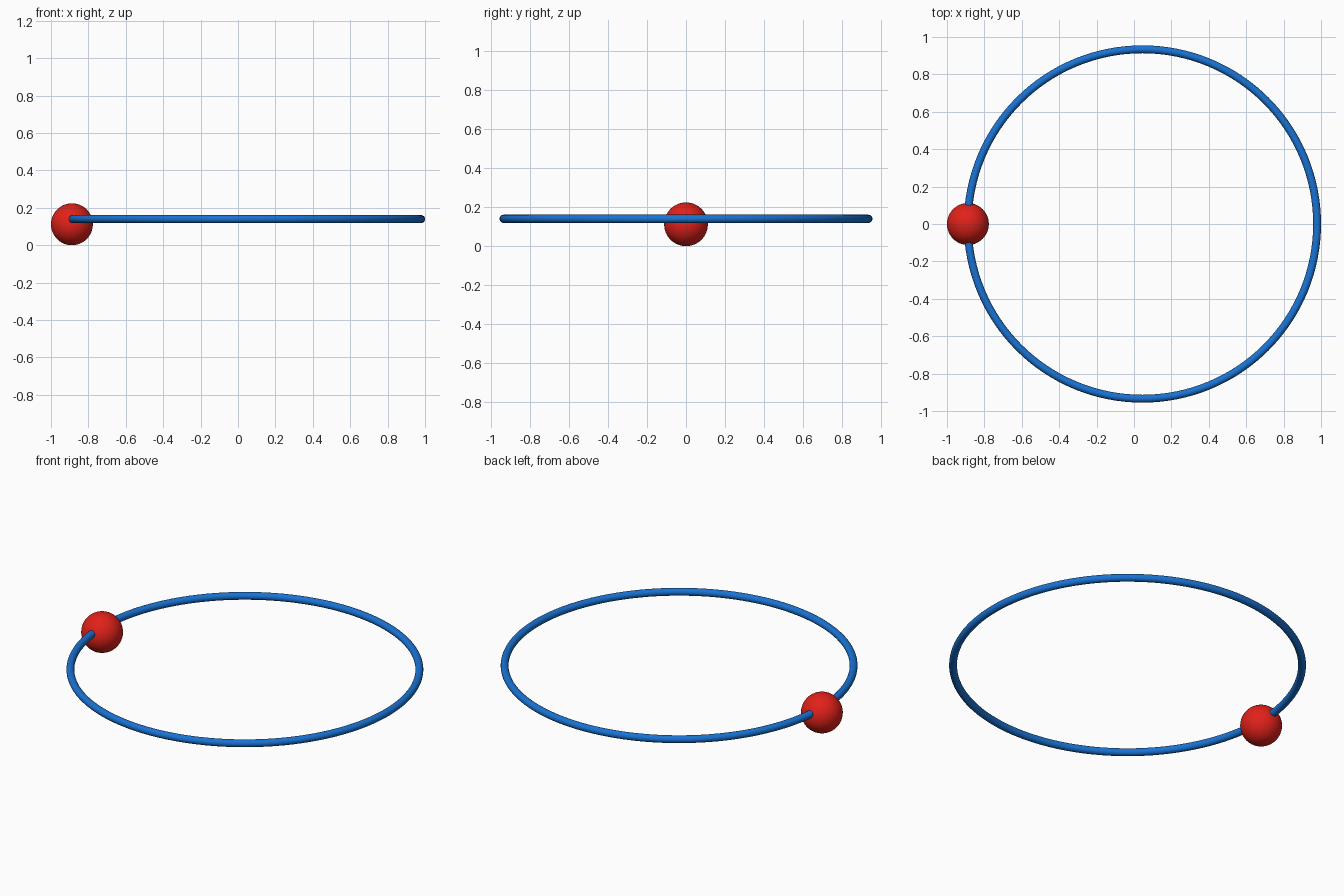
import bpy

if "Cube" in bpy.data.objects:
    bpy.data.objects.remove(bpy.data.objects["Cube"])

BEAD_R = 0.112
TUBE_R = 0.021
RING_R = 0.934
RING_X = 1.0 - RING_R - TUBE_R


def finish(name, color):
    """Name, smooth and colour the active object."""
    obj = bpy.context.object
    obj.name = name
    bpy.ops.object.shade_smooth()
    mat = bpy.data.materials.new(name + "_color")
    mat.diffuse_color = color
    mat.use_nodes = True
    mat.node_tree.nodes["Principled BSDF"].inputs["Base Color"].default_value = mat.diffuse_color
    obj.data.materials.append(mat)


# Thin hoop, lying flat and slightly above the bead's middle
bpy.ops.mesh.primitive_torus_add(
    major_radius=RING_R, minor_radius=TUBE_R,
    major_segments=128, minor_segments=20,
    location=(RING_X, 0, 0.14))
finish("hoop", (0.01, 0.17, 0.65, 1))

# Round bead threaded on the left of the hoop
bpy.ops.mesh.primitive_uv_sphere_add(
    radius=BEAD_R, segments=48, ring_count=24,
    location=(-1.0 + BEAD_R, 0, BEAD_R))
finish("bead", (0.75, 0.015, 0.01, 1))
